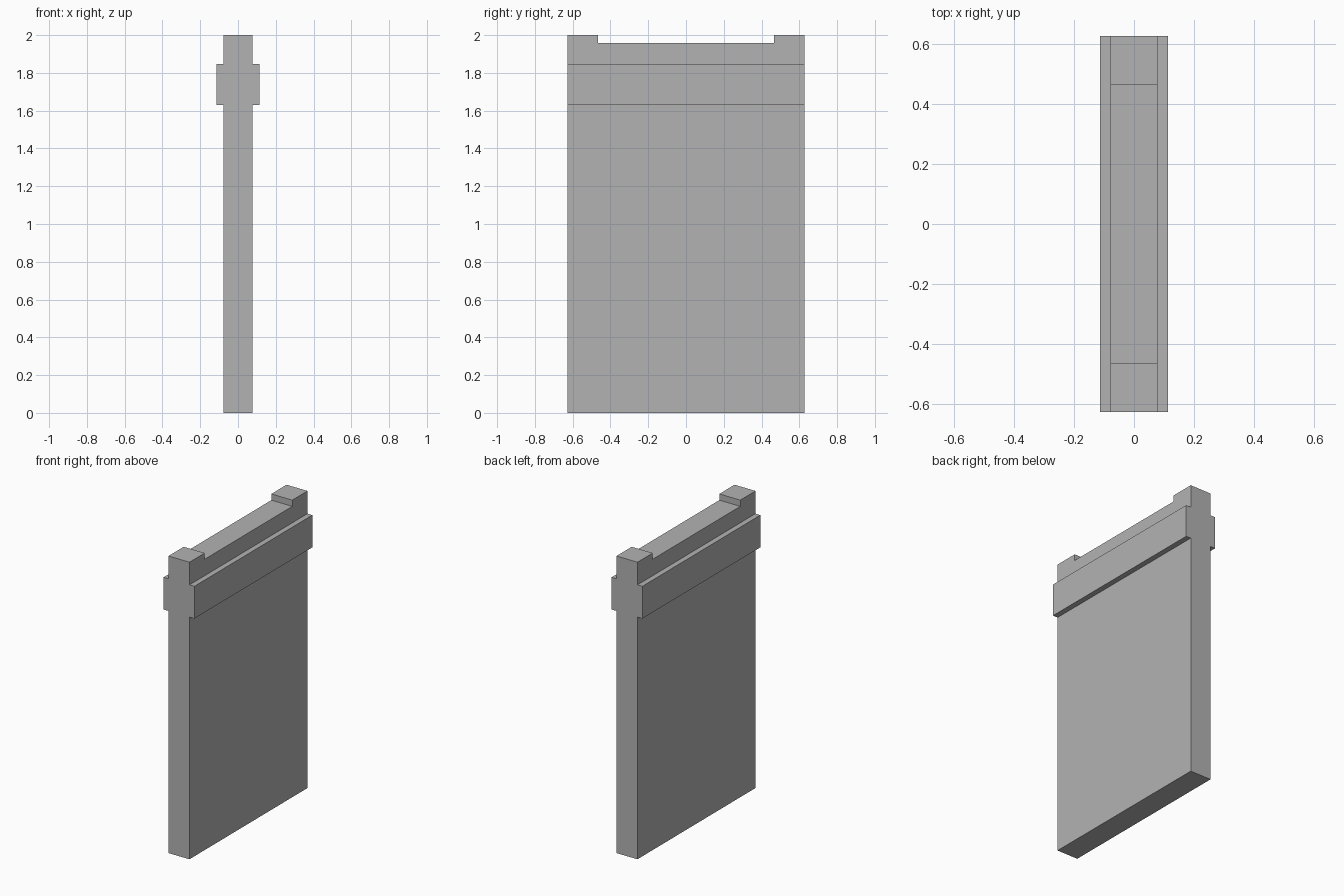
import bpy
import bmesh

cube = bpy.data.objects.get("Cube")
if cube:
    bpy.data.objects.remove(cube, do_unlink=True)

HALF_Y = 0.628       # half length of the wall
HALF_X = 0.078       # half thickness of the wall
BAND_X = 0.114       # half thickness of the raised band
BAND_LOW, BAND_HIGH = 1.63, 1.847
NOTCH_Y, NOTCH_Z = 0.466, 1.958

grey = bpy.data.materials.new("stone_grey")
grey.use_nodes = True
colour = (0.45, 0.45, 0.45, 1)
grey.diffuse_color = colour
grey.node_tree.nodes["Principled BSDF"].inputs["Base Color"].default_value = colour


def extrude_profile(name, points, half_length):
    """Extrude an x-z outline along y, centred on y = 0."""
    bm = bmesh.new()
    face = bm.faces.new([bm.verts.new((x, -half_length, z)) for x, z in points])
    result = bmesh.ops.extrude_face_region(bm, geom=[face], use_keep_orig=True)
    new_verts = [v for v in result["geom"] if isinstance(v, bmesh.types.BMVert)]
    bmesh.ops.translate(bm, vec=(0, 2 * half_length, 0), verts=new_verts)
    bmesh.ops.recalc_face_normals(bm, faces=bm.faces)
    mesh = bpy.data.meshes.new(name)
    bm.to_mesh(mesh)
    bm.free()
    mesh.materials.append(grey)
    obj = bpy.data.objects.new(name, mesh)
    bpy.context.collection.objects.link(obj)
    return obj


# Wall with a raised band on both sides
right_half = [(HALF_X, 0), (HALF_X, BAND_LOW), (BAND_X, BAND_LOW),
              (BAND_X, BAND_HIGH), (HALF_X, BAND_HIGH), (HALF_X, 2)]
left_half = [(-x, z) for x, z in reversed(right_half)]
wall = extrude_profile("banded_wall", right_half + left_half, HALF_Y)

# Shallow notch along the top, leaving a block at each end
cutter = extrude_profile("notch_cutter", [(-1, NOTCH_Z), (1, NOTCH_Z), (1, 3), (-1, 3)], NOTCH_Y)
cutter.hide_render = True
notch = wall.modifiers.new("top_notch", "BOOLEAN")
notch.operation = "DIFFERENCE"
notch.solver = "EXACT"
notch.object = cutter
bpy.context.view_layer.objects.active = wall
bpy.ops.object.modifier_apply(modifier=notch.name)
bpy.data.objects.remove(cutter, do_unlink=True)
